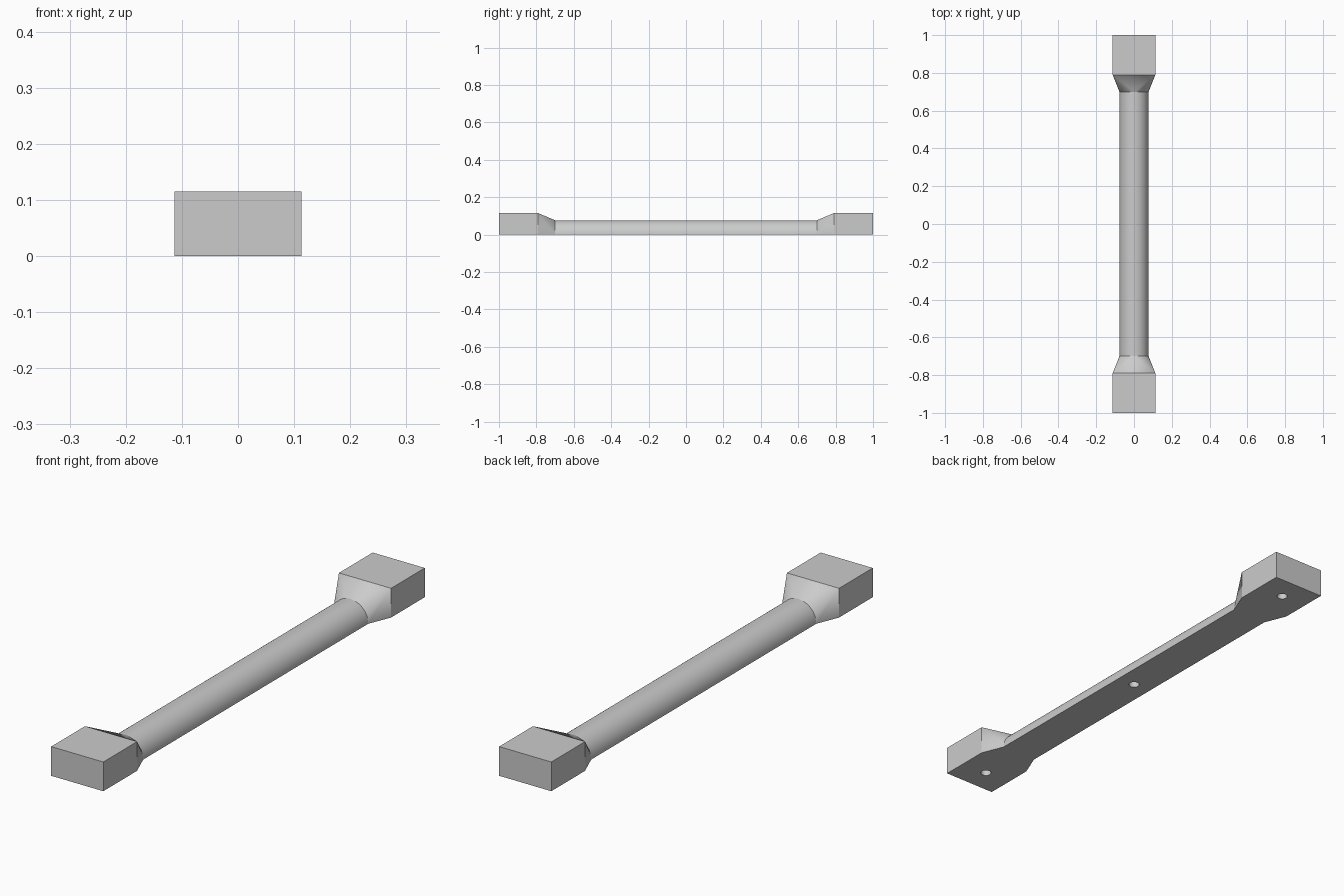
import bpy
import bmesh
from math import sin, cos, pi, radians

cube = bpy.data.objects.get("Cube")
if cube:
    bpy.data.objects.remove(cube, do_unlink=True)

grey = bpy.data.materials.new("light grey")
grey.use_nodes = True
colour = (0.6, 0.6, 0.6, 1)
grey.diffuse_color = colour
grey.node_tree.nodes["Principled BSDF"].inputs["Base Color"].default_value = colour

W, H = 0.1135, 0.115        # end block half width and height
R = 0.077                   # half-round grip radius
END, SHOULDER, NECK = 1.0, 0.79, 0.70
SEG = 48                    # segments around the half round

bm = bmesh.new()


def section(y):
    """Block outline: right bottom, right top, left top, left bottom."""
    return [bm.verts.new((x, y, z)) for x, z in ((W, 0), (W, H), (-W, H), (-W, 0))]


def half_round(y):
    return [bm.verts.new((R * cos(pi * i / SEG), y, R * sin(pi * i / SEG)))
            for i in range(SEG + 1)]


arcs, underside = [], []
for side in (-1, 1):
    outer, inner, arc = section(side * END), section(side * SHOULDER), half_round(side * NECK)
    arcs.append(arc)
    # square end block
    bm.faces.new(outer)
    for i in range(3):
        bm.faces.new((outer[i], outer[i + 1], inner[i + 1], inner[i]))
    # tapered shoulder: flat triangles plus a fan from each top corner
    bm.faces.new((inner[0], inner[1], arc[0]))
    bm.faces.new((inner[1], inner[2], arc[SEG // 2]))
    bm.faces.new((inner[2], inner[3], arc[SEG]))
    for i in range(SEG):
        corner = inner[1] if i < SEG // 2 else inner[2]
        bm.faces.new((corner, arc[i], arc[i + 1]))
    outline = [arc[0], inner[0], outer[0], outer[3], inner[3], arc[SEG]]
    underside += outline if side > 0 else outline[::-1]

# half-round grip and flat underside
for i in range(SEG):
    bm.faces.new((arcs[0][i], arcs[0][i + 1], arcs[1][i + 1], arcs[1][i]))
bm.faces.new(underside)
bmesh.ops.recalc_face_normals(bm, faces=bm.faces)

mesh = bpy.data.meshes.new("handle")
bm.to_mesh(mesh)
bm.free()
mesh.materials.append(grey)
handle = bpy.data.objects.new("handle", mesh)
bpy.context.collection.objects.link(handle)

# blind screw holes in the underside
for y in (-0.9, 0, 0.9):
    bpy.ops.mesh.primitive_cylinder_add(vertices=32, radius=0.02, depth=0.1, location=(0, y, 0))
    cutter = bpy.context.object
    cutter.name = "hole_cutter"
    cutter.hide_render = True
    cutter.data.materials.append(grey)
    cut = handle.modifiers.new("screw hole", "BOOLEAN")
    cut.operation = "DIFFERENCE"
    cut.solver = "EXACT"
    cut.object = cutter
    bpy.ops.object.select_all(action="DESELECT")
    handle.select_set(True)
    bpy.context.view_layer.objects.active = handle
    bpy.ops.object.modifier_apply(modifier=cut.name)
    bpy.data.objects.remove(cutter, do_unlink=True)

bpy.ops.object.shade_smooth_by_angle(angle=radians(20))
